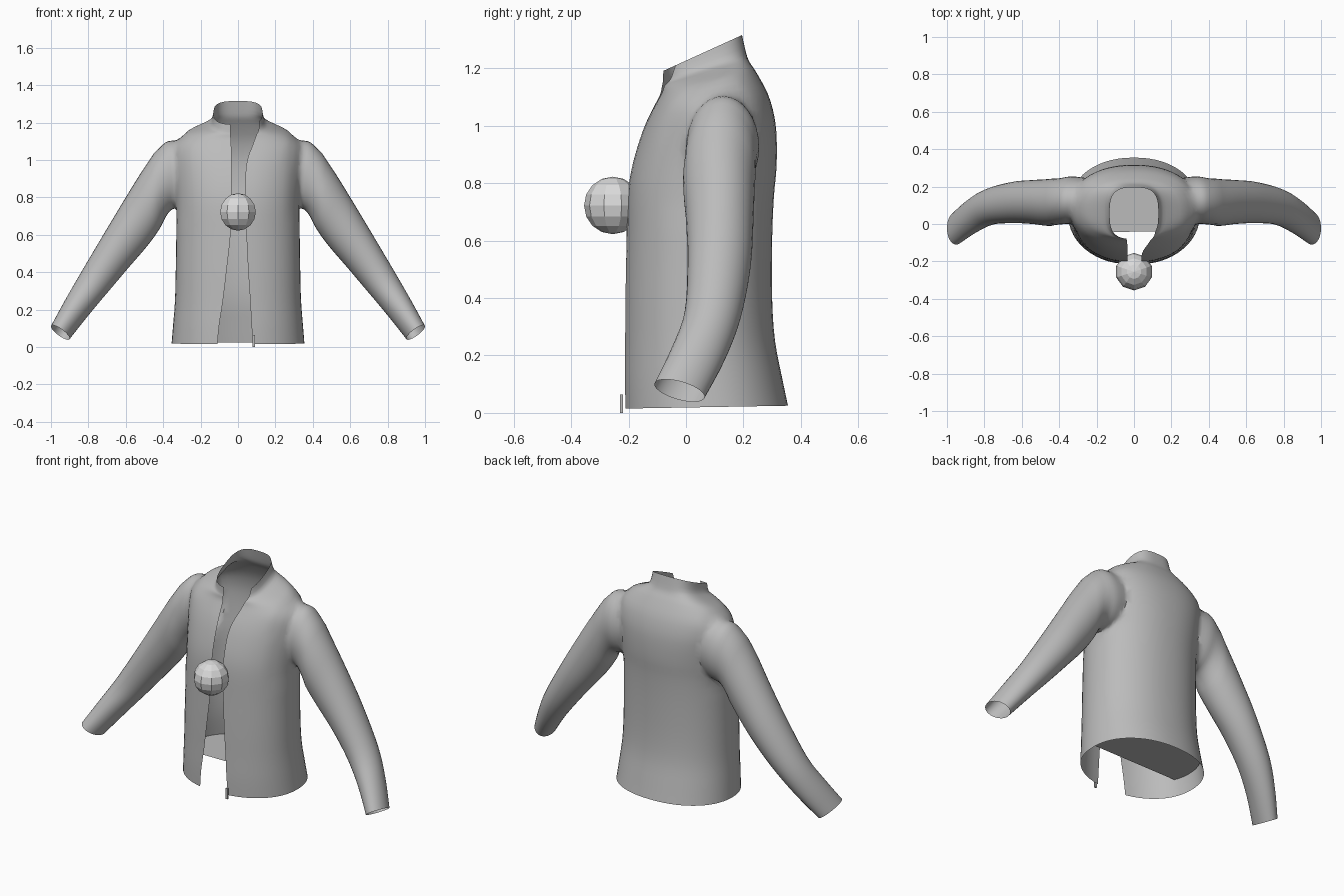
import bpy, bmesh, math
from mathutils import Vector

if "Cube" in bpy.data.objects:
    bpy.data.objects.remove(bpy.data.objects["Cube"])


def material(name, value):
    m = bpy.data.materials.new(name)
    m.diffuse_color = (value, value, value, 1)
    m.use_nodes = True
    m.node_tree.nodes["Principled BSDF"].inputs["Base Color"].default_value = m.diffuse_color
    return m


FABRIC = material("grey_fabric", 0.5)
PALE = material("pale_grey", 0.7)


def spline(rows, steps):
    """Smoothly interpolate between rows of numbers."""
    out = []
    for i in range(len(rows) - 1):
        a, b = rows[max(i - 1, 0)], rows[i]
        c, d = rows[i + 1], rows[min(i + 2, len(rows) - 1)]
        for k in range(steps):
            t = k / steps
            out.append([0.5 * (2 * q + (r - p) * t + (2 * p - 5 * q + 4 * r - s) * t * t
                               + (3 * q - p - 3 * r + s) * t ** 3)
                        for p, q, r, s in zip(a, b, c, d)])
    out.append(list(rows[-1]))
    return out


def make_object(name, bm, *mats):
    mesh = bpy.data.meshes.new(name)
    bm.to_mesh(mesh)
    bm.free()
    obj = bpy.data.objects.new(name, mesh)
    bpy.context.collection.objects.link(obj)
    for m in mats:
        mesh.materials.append(m)
    return obj


def loft(name, rings, open_gap=False):
    """Closed solid from rings; faces to be opened later get slot 1."""
    bm = bmesh.new()
    loops = [[bm.verts.new(p) for p in ring] for ring in rings]
    n = len(loops[0])
    for lo, hi in zip(loops, loops[1:]):
        for i in range(n):
            j = (i + 1) % n
            f = bm.faces.new((lo[i], lo[j], hi[j], hi[i]))
            if open_gap and j == 0:
                f.material_index = 1
    for end in (loops[0], loops[-1]):
        bm.faces.new(end).material_index = 1
    bmesh.ops.recalc_face_normals(bm, faces=bm.faces[:])
    return make_object(name, bm, FABRIC, FABRIC)


def body_ring(row, n=56):
    """Ring running from the right front edge round the back to the left one."""
    zf, zb, w, yf, yb, xl, xr, e = row
    mid, h = (yf + yb) / 2, (yb - yf) / 2
    a = math.asin(min(xr / w, 0.99) ** (1 / e))
    b = 2 * math.pi - math.asin(min(-xl / w, 0.99) ** (1 / e))
    pts = []
    for i in range(n):
        t = a + (b - a) * i / (n - 1)
        s, c = math.sin(t), math.cos(t)
        x = w * math.copysign(abs(s) ** e, s)
        y = mid - h * math.copysign(abs(c) ** e, c)
        pts.append(Vector((x, y, zf + (zb - zf) * (y - yf) / (yb - yf))))
    return pts


def sleeve_ring(row, side, n=32):
    """Slanted ellipse between a top and a bottom point."""
    tx, tz, bx, bz, y0, y1, tilt = row
    pts = []
    for i in range(n):
        t = 2 * math.pi * i / n
        c, s = math.cos(t), math.sin(t)
        y = (y0 + y1) / 2 + (y1 - y0) / 2 * s
        x = (tx + bx) / 2 + (tx - bx) / 2 * c
        z = (tz + bz) / 2 + (tz - bz) / 2 * c - tilt * (y1 - y0) / 2 * s
        pts.append(Vector((side * x, y, z)))
    return pts


# Body with collar: front z, back z, half width, front y, back y, left edge, right edge, squareness
BODY = [
    (0.015, 0.025, 0.355, -0.215, 0.355, -0.11, 0.08, 0.92),
    (0.12, 0.12, 0.347, -0.217, 0.335, -0.10, 0.072, 0.92),
    (0.25, 0.25, 0.337, -0.215, 0.31, -0.08, 0.065, 0.92),
    (0.40, 0.40, 0.333, -0.213, 0.30, -0.062, 0.055, 0.92),
    (0.60, 0.60, 0.33, -0.208, 0.30, -0.04, 0.045, 0.92),
    (0.75, 0.75, 0.33, -0.204, 0.306, -0.035, 0.04, 0.92),
    (0.85, 0.85, 0.335, -0.19, 0.315, -0.035, 0.04, 0.92),
    (0.95, 0.95, 0.34, -0.162, 0.316, -0.035, 0.042, 0.9),
    (1.02, 1.03, 0.345, -0.135, 0.308, -0.035, 0.055, 0.9),
    (1.07, 1.11, 0.335, -0.11, 0.285, -0.036, 0.075, 0.9),
    (1.11, 1.185, 0.27, -0.09, 0.245, -0.038, 0.09, 0.85),
    (1.135, 1.22, 0.195, -0.085, 0.222, -0.04, 0.10, 0.75),
    (1.15, 1.25, 0.145, -0.082, 0.21, -0.04, 0.11, 0.68),
    (1.19, 1.315, 0.13, -0.08, 0.195, -0.04, 0.115, 0.65),
]
jacket = loft("jacket", [body_ring(r) for r in spline(BODY, 3)], True)

# Sleeves: top x/z, bottom x/z, front y, back y, tilt
SLEEVE = [
    (0.22, 1.08, 0.24, 0.80, 0.02, 0.24, 0),
    (0.34, 1.108, 0.31, 0.745, 0.0, 0.26, 0),
    (0.405, 1.09, 0.365, 0.725, -0.005, 0.25, 0),
    (0.50, 0.96, 0.42, 0.63, -0.01, 0.24, 0),
    (0.60, 0.80, 0.485, 0.54, 0.0, 0.235, 0),
    (0.72, 0.60, 0.58, 0.43, 0.005, 0.225, 0.05),
    (0.85, 0.38, 0.69, 0.30, -0.005, 0.19, 0.1),
    (0.93, 0.24, 0.80, 0.17, -0.05, 0.135, 0.2),
    (1.00, 0.11, 0.90, 0.045, -0.11, 0.065, 0.25),
]
sleeves = [loft("sleeve", [sleeve_ring(r, s) for r in spline(SLEEVE, 4)]) for s in (-1, 1)]

# Join the sleeves to the body
for s in sleeves:
    mod = jacket.modifiers.new("join", 'BOOLEAN')
    mod.operation, mod.solver, mod.object = 'UNION', 'EXACT', s
bpy.context.view_layer.update()
graph = bpy.context.evaluated_depsgraph_get()
joined = bpy.data.meshes.new_from_object(jacket.evaluated_get(graph))
jacket.modifiers.clear()
jacket.data = joined
for s in sleeves:
    bpy.data.objects.remove(s)

# Open the hem, cuffs, neck and front, then soften the armhole seams
bm = bmesh.new()
bm.from_mesh(joined)
bmesh.ops.delete(bm, geom=[f for f in bm.faces if f.material_index == 1], context='FACES')
bmesh.ops.remove_doubles(bm, verts=bm.verts[:], dist=0.002)
seam = [v for v in bm.verts if 0.27 < abs(v.co.x) < 0.43 and v.co.z > 0.68 and not v.is_boundary]
for _ in range(6):
    bmesh.ops.smooth_vert(bm, verts=seam, factor=0.5,
                          use_axis_x=True, use_axis_y=True, use_axis_z=True)
bm.to_mesh(joined)
bm.free()
joined.materials.clear()
joined.materials.append(FABRIC)
for p in joined.polygons:
    p.use_smooth = True
    p.material_index = 0
joined.set_sharp_from_angle(angle=math.radians(50))

# Inner panel above the hem, covering the back half
bm = bmesh.new()
bm.faces.new([bm.verts.new((p.x * 0.99, p.y * 0.99, 0.12)) for p in body_ring(BODY[1]) if p.y > -0.05])
make_object("inner_panel", bm, FABRIC)

# Zip pull hanging from the front edge
bm = bmesh.new()
bmesh.ops.create_cube(bm, size=1)
for v in bm.verts:
    v.co = (0.085 + v.co.x * 0.014, -0.225 + v.co.y * 0.01, 0.032 + v.co.z * 0.064)
make_object("zip_pull", bm, FABRIC)

# Faceted ball in front of the chest
bm = bmesh.new()
bmesh.ops.create_uvsphere(bm, u_segments=10, v_segments=8, radius=0.1)
bmesh.ops.translate(bm, verts=bm.verts[:], vec=(0, -0.255, 0.722))
make_object("ball", bm, PALE)
